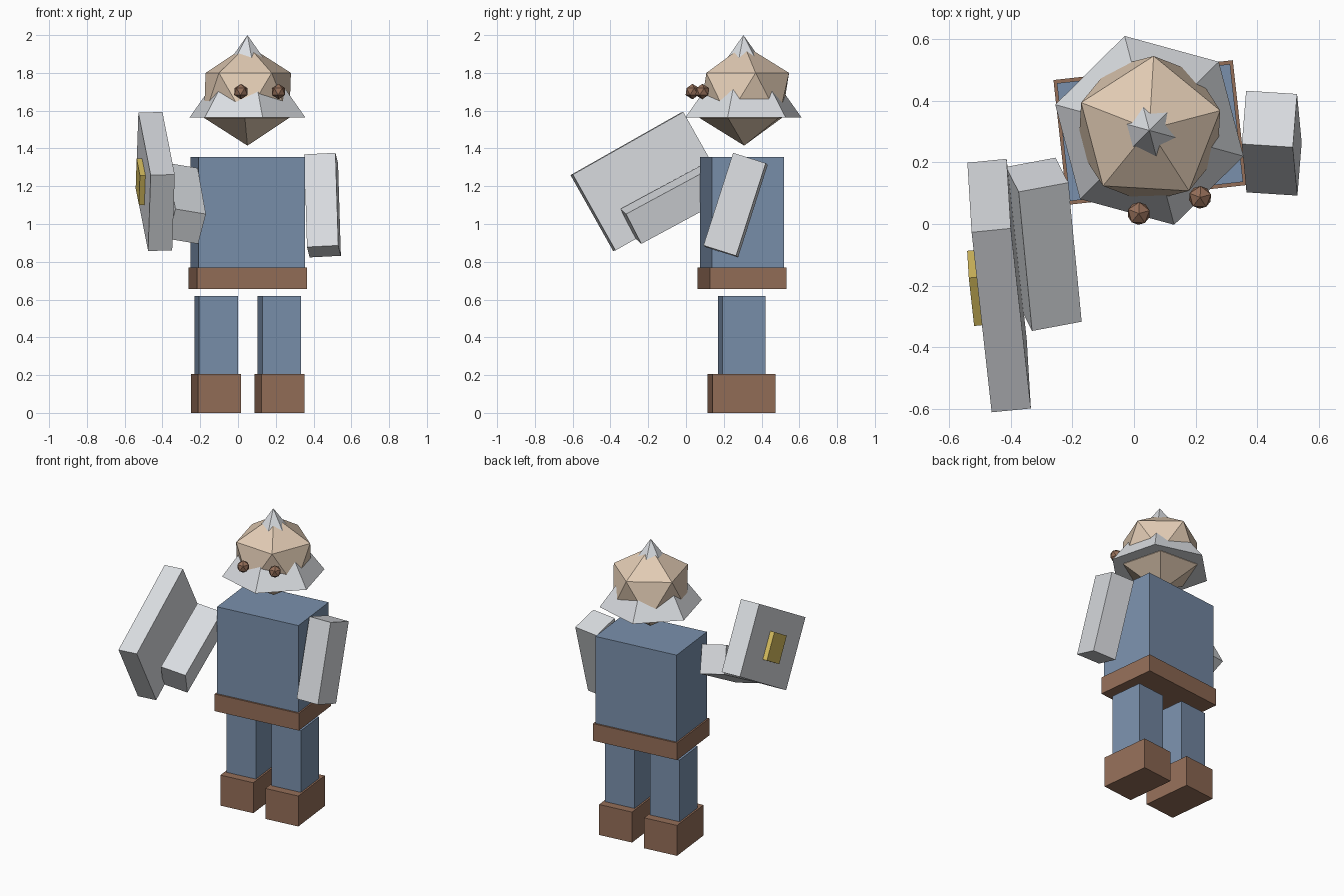
import bpy
import bmesh
from math import radians
from mathutils import Matrix, Vector

default = bpy.data.objects.get("Cube")
if default:
    bpy.data.objects.remove(default, do_unlink=True)


def material(name, rgb):
    mat = bpy.data.materials.new(name)
    mat.use_nodes = True
    mat.diffuse_color = (*rgb, 1)
    mat.node_tree.nodes["Principled BSDF"].inputs["Base Color"].default_value = (*rgb, 1)
    return mat


blue = material("dusty blue cloth", (0.195, 0.279, 0.413))
brown = material("brown leather", (0.296, 0.156, 0.098))
steel = material("pale steel", (0.70, 0.72, 0.75))
skin = material("light skin", (0.76, 0.60, 0.456))
gold = material("gold", (0.68, 0.515, 0.114))


def finish(name, bm, centre, turn, mat):
    """Turn a bmesh into a placed, flat-shaded object."""
    mesh = bpy.data.meshes.new(name)
    bm.to_mesh(mesh)
    bm.free()
    mesh.materials.append(mat)
    obj = bpy.data.objects.new(name, mesh)
    obj.matrix_world = Matrix.Translation(centre) @ turn.to_4x4()
    bpy.context.collection.objects.link(obj)
    return obj


def box(name, centre, size, turn, mat):
    bm = bmesh.new()
    bmesh.ops.create_cube(bm, size=1)
    bmesh.ops.scale(bm, vec=size, verts=bm.verts)
    return finish(name, bm, centre, turn, mat)


def ball(name, centre, radius, turn, mat):
    bm = bmesh.new()
    bmesh.ops.create_icosphere(bm, subdivisions=1, radius=radius)
    return finish(name, bm, centre, turn, mat)


def yaw(degrees):
    return Matrix.Rotation(radians(degrees), 3, 'Z')


def frame(right, up):
    """Rotation whose x follows right and z follows up."""
    z = Vector(up).normalized()
    y = z.cross(Vector(right)).normalized()
    return Matrix((y.cross(z), y, z)).transposed()


body_turn = yaw(6.3)
head_turn = yaw(14.7)

# Torso and belt
box("torso", (0.052, 0.297, 1.035), (0.566, 0.385, 0.64), body_turn, blue)
box("belt", (0.052, 0.297, 0.7125), (0.586, 0.408, 0.115), body_turn, brown)

# Legs and boots
for side, x in (("right", -0.116), ("left", 0.219)):
    box(side + "_leg", (x, 0.295, 0.40), (0.206, 0.229, 0.44), body_turn, blue)
    box(side + "_boot", (x, 0.295, 0.1025), (0.229, 0.337, 0.205), body_turn, brown)

# Arms: the left hangs, the right reaches forward
arm_size = (0.166, 0.182, 0.515)
box("left_arm", (0.4475, 0.2625, 1.10), arm_size,
    frame((0.165, -0.01, 0.01), (-0.015, 0.157, 0.49)), steel)
box("right_arm", (-0.293, -0.066, 1.109), arm_size,
    frame((0.16, 0.033, -0.025), (-0.043, 0.445, 0.24)), steel)

# Shield with a square boss on its outer face
shield_turn = frame((0.127, 0.013, 0.003), (-0.065, 0.583, 0.33))
shield_centre = Vector((-0.438, -0.20, 1.225))
box("shield", shield_centre, (0.128, 0.461, 0.675), shield_turn, steel)
box("shield_boss", shield_centre - shield_turn.col[0] * 0.073,
    (0.04, 0.18, 0.18), shield_turn, gold)

# Head and eyes
head_centre = Vector((0.05, 0.308, 1.681))
ball("head", head_centre, 0.266, head_turn, skin)
for side, x in (("right", -0.103), ("left", 0.103)):
    ball(side + "_eye", head_centre + head_turn @ Vector((x, -0.256, 0.02)),
         0.041, head_turn, brown)

# Pointed six-sided helmet that the head pushes through
bm = bmesh.new()
bmesh.ops.create_cone(bm, cap_ends=True, segments=6, radius1=0.317, radius2=0, depth=0.435)
bmesh.ops.remove_doubles(bm, verts=bm.verts, dist=0.001)
top = max(bm.verts, key=lambda v: v.co.z)
first = min(bm.verts, key=lambda v: abs(v.co.x) + abs(v.co.y - 0.317))
# Make sure a brim corner points straight back before turning
if first is not top and abs(first.co.x) > 0.01:
    bmesh.ops.rotate(bm, verts=bm.verts, matrix=yaw(30))
finish("helmet", bm, (0.05, 0.304, 1.7825), head_turn, steel)
